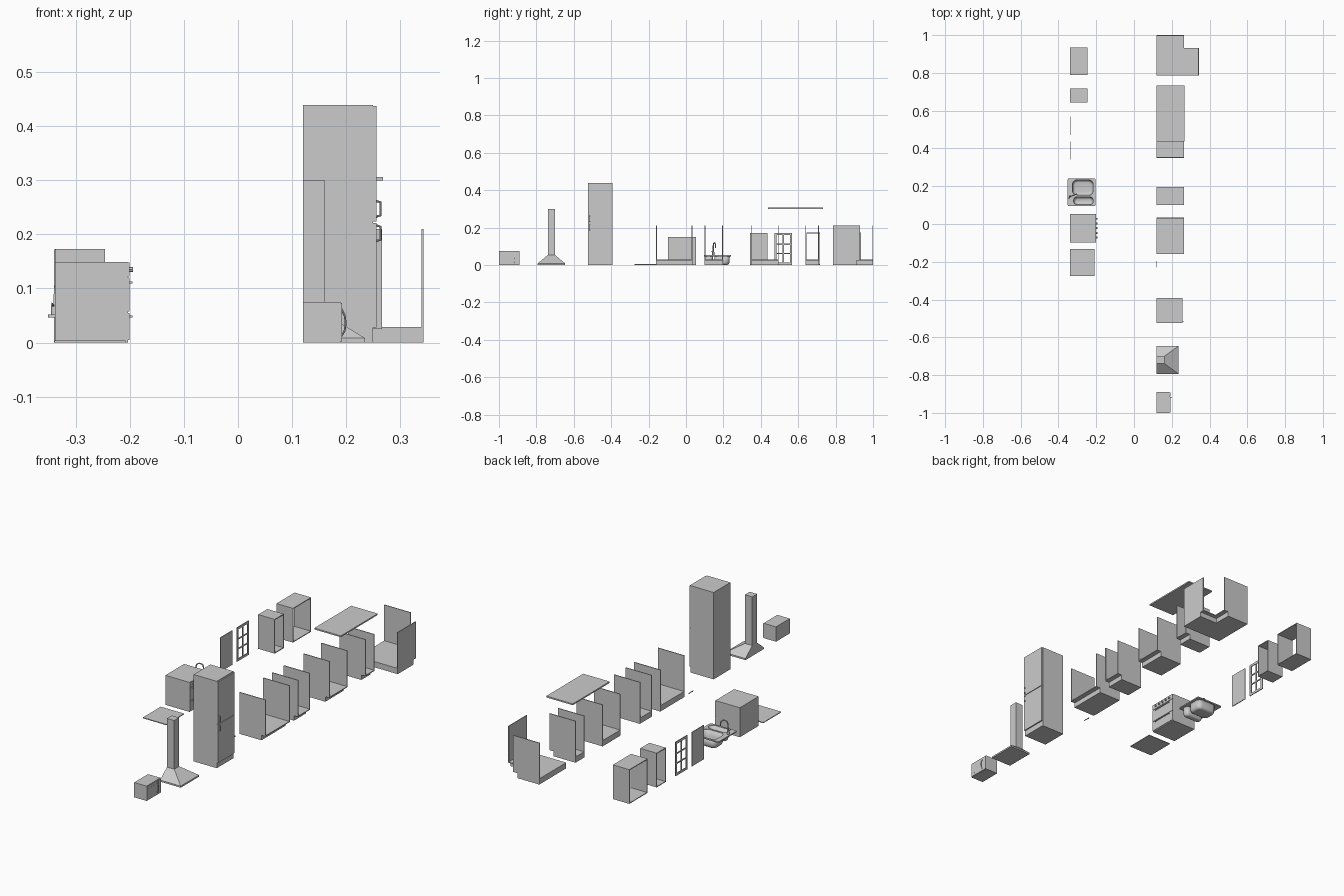
import bpy, bmesh, math

if "Cube" in bpy.data.objects:
    bpy.data.objects.remove(bpy.data.objects["Cube"])

T = 0.004            # board thickness
BX, FX = 0.12, 0.266  # back and front of floor units
KICK, TOP = 0.025, 0.21


def mesh_object(name, bm):
    bmesh.ops.recalc_face_normals(bm, faces=bm.faces)
    me = bpy.data.meshes.new(name)
    bm.to_mesh(me)
    bm.free()
    ob = bpy.data.objects.new(name, me)
    bpy.context.collection.objects.link(ob)
    return ob


def loft(name, rings, cap_start=True, cap_end=True):
    bm = bmesh.new()
    rows = [[bm.verts.new(p) for p in ring] for ring in rings]
    n = len(rows[0])
    for a, b in zip(rows, rows[1:]):
        for i in range(n):
            j = (i + 1) % n
            bm.faces.new((a[i], a[j], b[j], b[i]))
    if cap_start:
        bm.faces.new(rows[0])
    if cap_end:
        bm.faces.new(rows[-1])
    return mesh_object(name, bm)


def prism(name, outline, z0, z1):
    return loft(name, [[(x, y, z) for x, y in outline] for z in (z0, z1)])


def rect(x0, x1, y0, y1):
    return [(x0, y0), (x1, y0), (x1, y1), (x0, y1)]


def box(name, x0, x1, y0, y1, z0, z1):
    return prism(name, rect(x0, x1, y0, y1), z0, z1)


def rounded(x0, x1, y0, y1, r, n=6):
    pts = []
    for k, (cx, cy) in enumerate([(x1 - r, y1 - r), (x0 + r, y1 - r),
                                  (x0 + r, y0 + r), (x1 - r, y0 + r)]):
        for i in range(n + 1):
            a = math.pi / 2 * (k + i / n)
            pts.append((cx + r * math.cos(a), cy + r * math.sin(a)))
    return pts


def smooth(ob):
    bpy.ops.object.select_all(action='DESELECT')
    ob.select_set(True)
    bpy.context.view_layer.objects.active = ob
    bpy.ops.object.shade_smooth_by_angle(angle=math.radians(40))


def to_mesh(ob):
    bpy.ops.object.select_all(action='DESELECT')
    ob.select_set(True)
    bpy.context.view_layer.objects.active = ob
    bpy.ops.object.convert(target='MESH')
    return bpy.context.view_layer.objects.active


def tube(name, pts, r, sides=2):
    cu = bpy.data.curves.new(name, 'CURVE')
    cu.dimensions = '3D'
    cu.bevel_depth, cu.bevel_resolution, cu.use_fill_caps = r, sides, True
    sp = cu.splines.new('POLY')
    sp.points.add(len(pts) - 1)
    for p, c in zip(sp.points, pts):
        p.co = (*c, 1)
    ob = bpy.data.objects.new(name, cu)
    bpy.context.collection.objects.link(ob)
    ob = to_mesh(ob)
    smooth(ob)
    return ob


# straight floor cabinets: plinth, floor board, two sides
for label, y0, y1 in [("wide", -0.16, 0.034), ("narrow", 0.1, 0.197),
                      ("medium", 0.35, 0.495), ("slim", 0.638, 0.711)]:
    n = label + "_base_cabinet_"
    box(n + "plinth", BX, 0.243, y0, y1, 0, KICK)
    box(n + "floor", BX, FX, y0, y1, KICK, KICK + T)
    box(n + "side_left", BX, FX, y0, y0 + T, KICK, TOP)
    box(n + "side_right", BX, FX, y1 - T, y1, KICK, TOP)

# L-shaped corner cabinet
CY = 0.785


def ell(fx, fy):
    return [(BX, CY), (0.343, CY), (0.343, fy), (fx, fy), (fx, 1.0), (BX, 1.0)]


prism("corner_cabinet_plinth", ell(0.243, 0.911), 0, KICK)
prism("corner_cabinet_floor", ell(FX, 0.931), KICK, KICK + T)
box("corner_cabinet_side_front", 0.343 - T, 0.343, CY, 0.931, KICK, TOP)
box("corner_cabinet_side_end", BX, FX, 1 - T, 1, KICK, TOP)

# loose worktop and handle
box("worktop", BX, 0.268, 0.438, 0.733, 0.299, 0.306)
box("loose_handle", BX, 0.123, -0.23, -0.195, 0.0025, 0.005)
for y in (-0.228, -0.2):
    box("loose_handle_foot", BX, 0.123, y, y + 0.003, 0, 0.003)

# wall cabinets: open frames
WX0, WX1, WZ = -0.338, -0.246, 0.173
for label, y0, y1 in [("slim", 0.644, 0.717), ("medium", 0.79, 0.935)]:
    n = label + "_wall_cabinet_"
    box(n + "bottom", WX0, WX1, y0, y1, 0, T)
    box(n + "top", WX0, WX1, y0, y1, WZ - T, WZ)
    box(n + "side_left", WX0, WX1, y0, y0 + T, T, WZ - T)
    box(n + "side_right", WX0, WX1, y1 - T, y1, T, WZ - T)

# solid door and glazing-bar door
DX0, DX1 = -0.34, -0.336
box("solid_door", DX0, DX1, 0.341, 0.437, 0, 0.172)
y0, y1, w = 0.472, 0.568, 0.012
for y in (y0, y1 - w):
    box("open_door_stile", DX0, DX1, y, y + w, 0, 0.172)
for z in (0, 0.172 - w):
    box("open_door_rail", DX0, DX1, y0 + w, y1 - w, z, z + w)
ym = (y0 + y1) / 2
box("open_door_upright_bar", DX0, DX1, ym - 0.003, ym + 0.003, w, 0.172 - w)
for z in (0.061, 0.111):
    box("open_door_cross_bar", DX0, DX1, y0 + w, y1 - w, z - 0.003, z + 0.003)

# fridge
FY0, FY1 = -0.525, -0.392
box("fridge_body", BX, 0.249, FY0, FY1, 0, 0.439)
box("fridge_lower_door", 0.2495, 0.256, FY0, FY1, 0.028, 0.221)
box("fridge_upper_door", 0.2495, 0.256, FY0, FY1, 0.224, 0.437)
for z0, z1 in [(0.187, 0.217), (0.232, 0.262)]:
    tube("fridge_handle", [(0.254, -0.515, z0), (0.263, -0.515, z0 + 0.003),
                           (0.263, -0.515, z1 - 0.003), (0.254, -0.515, z1)], 0.0022)

# extractor hood
box("hood_base", BX, 0.235, -0.793, -0.646, 0, 0.008)
loft("hood_canopy", [[(x, y, 0.008) for x, y in rect(BX, 0.235, -0.793, -0.646)],
                     [(x, y, 0.053) for x, y in rect(BX, 0.161, -0.739, -0.7)]])
box("hood_duct", BX, 0.161, -0.739, -0.7, 0.053, 0.299)

# microwave
box("microwave_body", BX, 0.189, -1, -0.89, 0, 0.075)
box("microwave_door", 0.189, 0.192, -0.999, -0.912, 0.002, 0.073)
box("microwave_panel", 0.189, 0.192, -0.91, -0.891, 0.002, 0.073)
box("microwave_window", 0.192, 0.1925, -0.99, -0.928, 0.015, 0.06)
tube("microwave_handle", [(0.191, -0.918, 0.012), (0.197, -0.918, 0.022), (0.199, -0.918, 0.036),
                          (0.197, -0.918, 0.05), (0.191, -0.918, 0.062)], 0.0018)

# cooker
OY0, OY1 = -0.097, 0.053
box("cooker_body", -0.338, -0.203, OY0, OY1, 0, 0.149)
for n, z0, z1 in [("drawer", 0.005, 0.055), ("door", 0.057, 0.12), ("panel", 0.122, 0.148)]:
    box("cooker_" + n, -0.203, -0.2, OY0, OY1, z0, z1)
for i in range(5):
    y = -0.072 + i * 0.025
    knob = tube("cooker_knob", [(-0.201, y, 0.135), (-0.194, y, 0.135)], 0.005)
for z in (0.111, 0.048):
    box("cooker_handle", -0.197, -0.195, -0.075, 0.031, z - 0.002, z + 0.002)
    for y in (-0.075, 0.027):
        box("cooker_handle_foot", -0.2, -0.197, y, y + 0.004, z - 0.002, z + 0.002)

# flat hob plate
box("hob", -0.339, -0.208, -0.276, -0.133, 0, 0.004)

# sink rim with two rounded openings
bowls = [(-0.326, -0.216, 0.152, 0.234, 0.024), (-0.32, -0.216, 0.102, 0.144, 0.018)]
cu = bpy.data.curves.new("sink_rim", 'CURVE')
cu.dimensions, cu.fill_mode, cu.extrude = '2D', 'BOTH', 0.003
for pts in [rounded(-0.351, -0.204, 0.095, 0.241, 0.006, 3)] + [rounded(*b) for b in bowls]:
    sp = cu.splines.new('POLY')
    sp.points.add(len(pts) - 1)
    sp.use_cyclic_u = True
    for p, c in zip(sp.points, pts):
        p.co = (*c, 0, 1)
rim = bpy.data.objects.new("sink_rim", cu)
bpy.context.collection.objects.link(rim)
rim.location.z = 0.049
to_mesh(rim)

# sink bowls
for label, (x0, x1, y0, y1, r) in zip(("large", "small"), bowls):
    rings = []
    for d, z in [(0, 0.05), (0.002, 0.015), (0.005, 0.006), (0.01, 0.002), (0.015, 0.001)]:
        rings.append([(x, y, z) for x, y in
                      rounded(x0 + d, x1 - d, y0 + d, y1 - d, max(r - d * 0.6, 0.004))])
    ob = loft(label + "_sink_bowl", rings, cap_start=False)
    sol = ob.modifiers.new("wall", 'SOLIDIFY')
    sol.thickness, sol.offset = 0.001, 0
    smooth(ob)

# tap: base, curved spout, lever
tube("tap_base", [(-0.339, 0.146, 0.05), (-0.339, 0.146, 0.068)], 0.006, 3)
spout = [(-0.339, 0.146, 0.06), (-0.337, 0.146, 0.1)]
for i in range(9):
    a = math.pi * (1 - i / 8)
    spout.append((-0.32 + 0.016 * math.cos(a), 0.152 + 0.006 * math.cos(a),
                  0.103 + 0.016 * math.sin(a)))
spout.append((-0.303, 0.158, 0.09))
tube("tap_spout", spout, 0.003, 3)
tube("tap_lever", [(-0.339, 0.146, 0.065), (-0.344, 0.135, 0.072)], 0.002)
